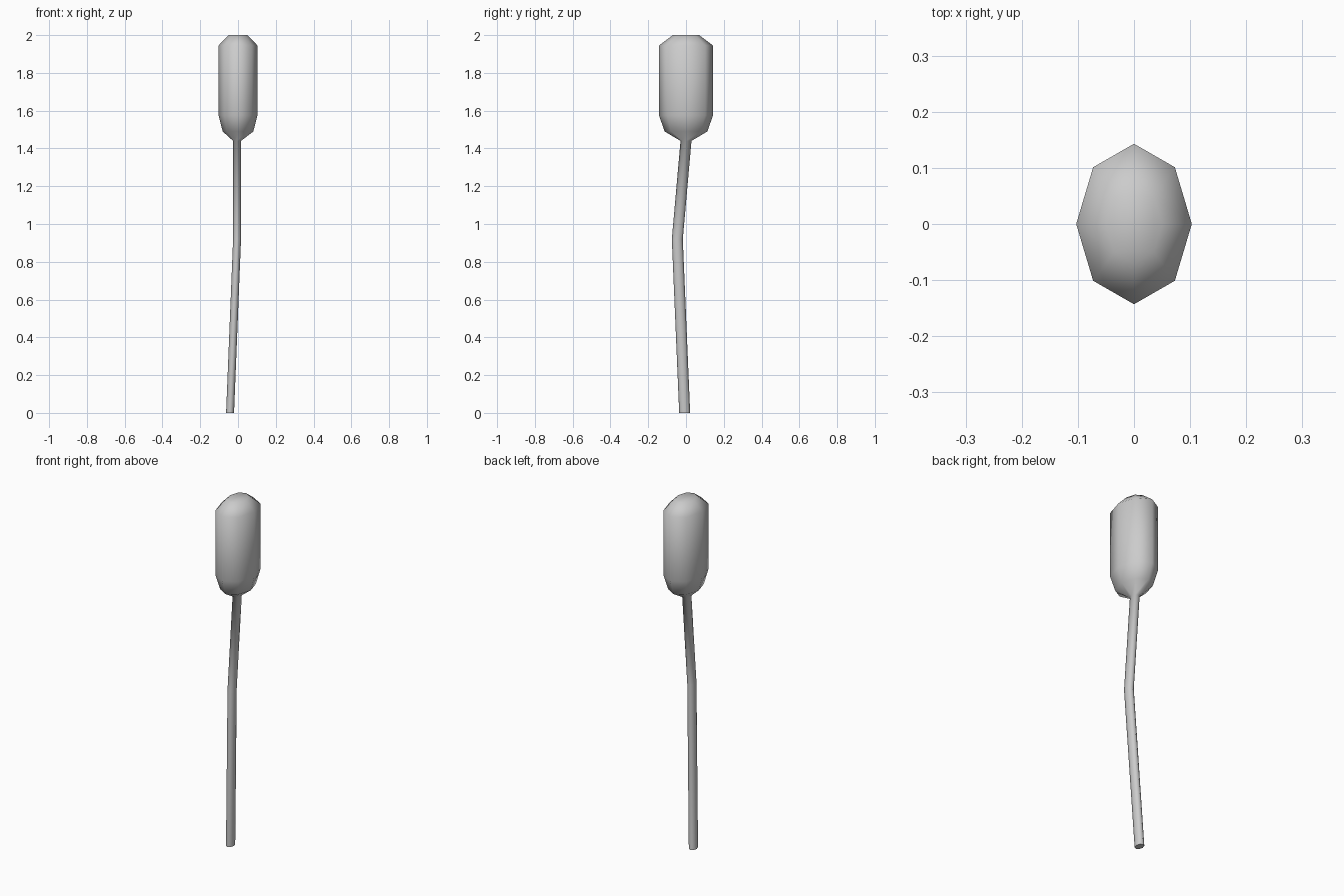
import bpy, bmesh
from math import cos, sin, tau

cube = bpy.data.objects.get("Cube")
if cube:
    bpy.data.objects.remove(cube)

SIDES = 8
grey = bpy.data.materials.new("plain_grey")
grey.use_nodes = True
colour = (0.6, 0.6, 0.6, 1)
grey.diffuse_color = colour
grey.node_tree.nodes["Principled BSDF"].inputs["Base Color"].default_value = colour

# Cross-sections from the foot up: centre x, y, z and half widths x, y
stem = [(-0.042, -0.007, 0, 0.021, 0.029),
        (-0.005, -0.046, 0.92, 0.021, 0.029),
        (-0.005, 0, 1.44, 0.021, 0.029)]
head = [(0, 0, 1.49, 0.081, 0.113),
        (0, 0, 1.575, 0.103, 0.143),
        (0, 0, 1.945, 0.103, 0.143),
        (0, 0, 2, 0.05, 0.07)]


def loft(name, sections):
    bm = bmesh.new()
    rings = []
    for x, y, z, rx, ry in sections:
        rings.append([bm.verts.new((x + rx * cos(tau * i / SIDES),
                                    y + ry * sin(tau * i / SIDES), z))
                      for i in range(SIDES)])
    for low, high in zip(rings, rings[1:]):
        for i in range(SIDES):
            j = (i + 1) % SIDES
            bm.faces.new((low[i], low[j], high[j], high[i]))
    foot = bm.faces.new(rings[0][::-1])
    bm.faces.new(rings[-1])
    for face in bm.faces:
        face.smooth = True
    for edge in foot.edges:  # crisp cut at the foot
        edge.smooth = False
    mesh = bpy.data.meshes.new(name)
    bm.to_mesh(mesh)
    bm.free()
    mesh.materials.append(grey)
    obj = bpy.data.objects.new(name, mesh)
    bpy.context.collection.objects.link(obj)
    return obj


# Bent reed stem flowing into the seed head
loft("reed_stem_and_head", stem + head)
